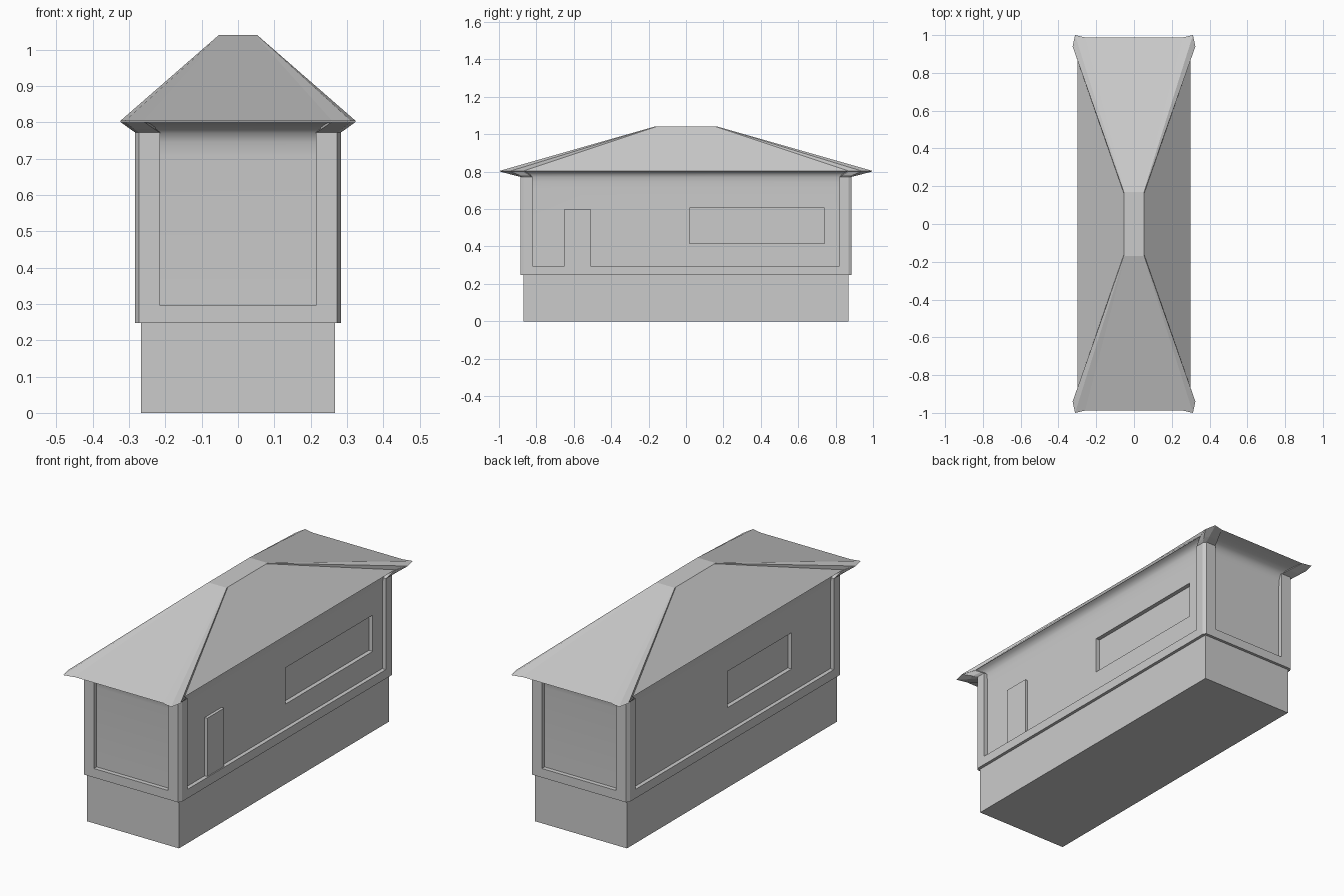
import bpy, bmesh, math

if "Cube" in bpy.data.objects:
    bpy.data.objects.remove(bpy.data.objects["Cube"])


def finish(name, bm, smooth=0):
    bmesh.ops.recalc_face_normals(bm, faces=bm.faces)
    me = bpy.data.meshes.new(name)
    bm.to_mesh(me)
    bm.free()
    ob = bpy.data.objects.new(name, me)
    bpy.context.collection.objects.link(ob)
    if smooth:
        bpy.ops.object.select_all(action='DESELECT')
        ob.select_set(True)
        bpy.context.view_layer.objects.active = ob
        bpy.ops.object.shade_smooth_by_angle(angle=math.radians(smooth))
    return ob


def loft(name, rings, smooth=0):
    """Join closed rings of points with side faces and cap both ends."""
    bm = bmesh.new()
    vs = [[bm.verts.new(p) for p in r] for r in rings]
    n = len(vs[0])
    for a, b in zip(vs, vs[1:]):
        for i in range(n):
            j = (i + 1) % n
            bm.faces.new((a[i], a[j], b[j], b[i]))
    bm.faces.new(vs[0])
    bm.faces.new(vs[-1])
    bmesh.ops.remove_doubles(bm, verts=bm.verts, dist=0.0003)
    return finish(name, bm, smooth)


def box(name, x0, x1, y0, y1, z0, z1):
    ring = [(x0, y0), (x1, y0), (x1, y1), (x0, y1)]
    return loft(name, [[(x, y, z) for x, y in ring] for z in (z0, z1)])


def around(q, z):
    """Mirror a quarter plan (+x side to +y end) into a full ring."""
    pts = q + [(-x, y) for x, y in reversed(q)]
    pts += [(-x, -y) for x, y in q] + [(x, -y) for x, y in reversed(q)]
    return [(x, y, z) for x, y in pts]


def mix(a, b, t):
    return [(p[0] + (q[0] - p[0]) * t, p[1] + (q[1] - p[1]) * t) for p, q in zip(a, b)]


EAVE = [(0.30, 0.87), (0.325, 0.94), (0.312, 1.0), (0.26, 0.988)]
PANEL = [(0.262, 0.82), (0.262, 0.862), (0.262, 0.862), (0.215, 0.862)]
POST = [(0.283, 0.82), (0.283, 0.868), (0.273, 0.885), (0.215, 0.885)]
EZ = 0.803

# plinth
box("plinth", -0.267, 0.267, -0.87, 0.87, 0, 0.25)

# wall core with a cove that sweeps out to the eaves
cove = [(0, 0.26), (0, 0.71), (0.03, 0.745), (0.1, 0.77), (0.25, 0.785), (0.55, 0.797), (0.99, EZ - 0.0005)]
walls = loft("walls", [around(mix(PANEL, EAVE, t), z) for t, z in cove], 35)

# recessed windows, one per side
for side, y0, y1 in ((1, 0.02, 0.74), (-1, -0.50, 0.03)):
    xs = sorted((side * 0.240, side * 0.32))
    cut = box("window_cutter", xs[0], xs[1], y0, y1, 0.415, 0.605)
    cut.hide_render = True
    cut.hide_set(True)
    m = walls.modifiers.new("window", 'BOOLEAN')
    m.operation = 'DIFFERENCE'
    m.solver = 'EXACT'
    m.object = cut

# door on the right side
box("door", 0.25, 0.277, -0.65, -0.51, 0.29, 0.60)

# bottom rail below the wall panels
loft("bottom_rail", [around(POST, 0.248), around(POST, 0.295)])

# corner posts flaring out under the roof corners
inner = [(0.215, 0.80), (0.25, 0.80), (0.25, 0.82)]
for sx in (1, -1):
    for sy in (1, -1):
        rings = []
        for t, z in ((0, 0.248), (0, 0.772), (0.35, 0.782), (1, EZ - 0.001)):
            plan = mix(POST, EAVE, t) + [(p[0], p[1]) for p in inner]
            rings.append([(sx * x, sy * y, z) for x, y in plan])
        loft("corner_post", rings)

# hipped roof with narrow hips and a small flat ridge
RIDGE = [(0.053, 0.160), (0.053, 0.167), (0.050, 0.170), (0.047, 0.170)]
loft("roof", [around(EAVE, EZ), around(RIDGE, 1.04)])
